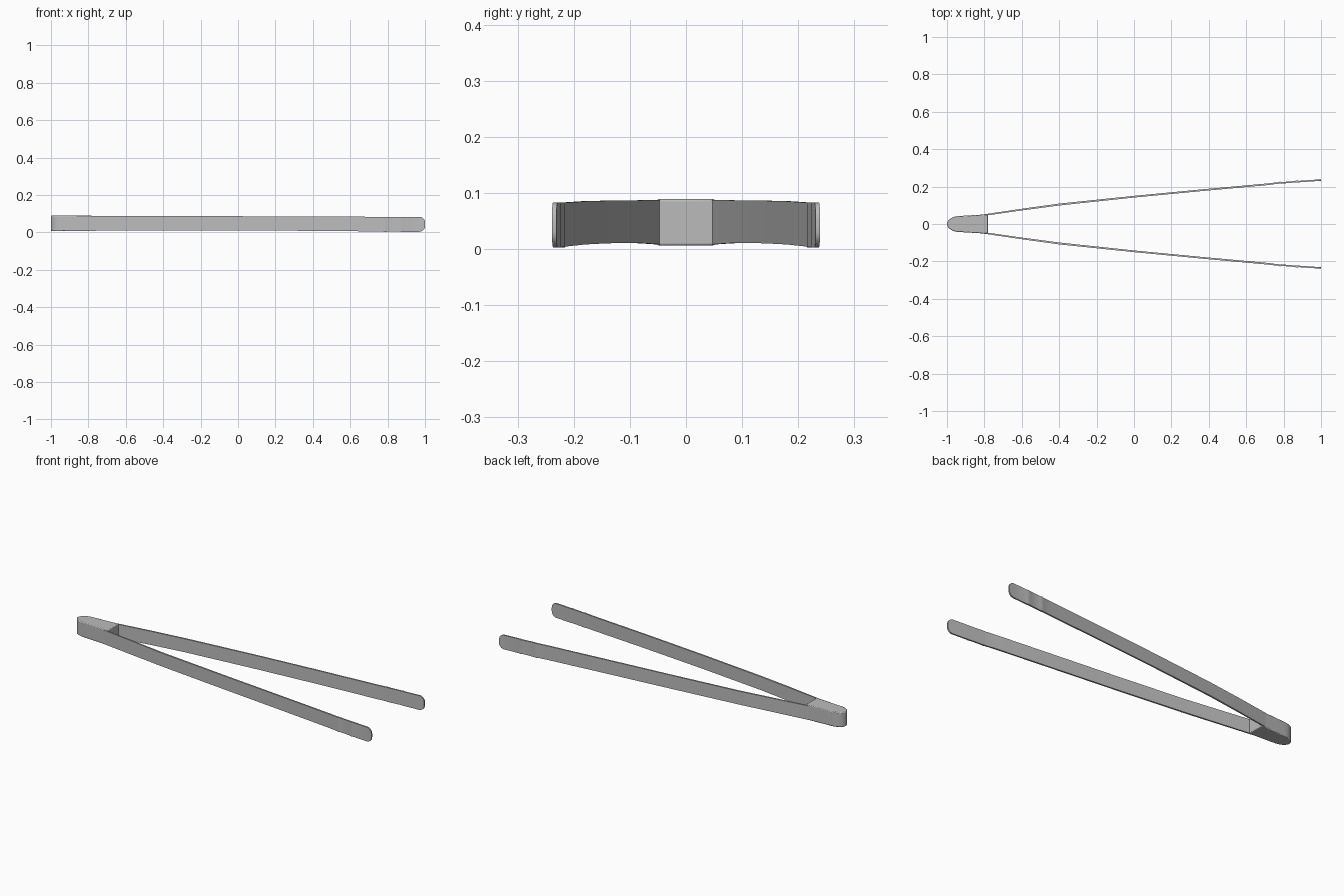
import bpy, bmesh, math

if "Cube" in bpy.data.objects:
    bpy.data.objects.remove(bpy.data.objects["Cube"])

steel = bpy.data.materials.new("brushed_steel")
steel.diffuse_color = (0.5, 0.5, 0.5, 1)
steel.use_nodes = True
steel.node_tree.nodes["Principled BSDF"].inputs["Base Color"].default_value = steel.diffuse_color


def finish(name, bm):
    bmesh.ops.recalc_face_normals(bm, faces=bm.faces)
    mesh = bpy.data.meshes.new(name)
    bm.to_mesh(mesh)
    bm.free()
    mesh.materials.append(steel)
    obj = bpy.data.objects.new(name, mesh)
    bpy.context.collection.objects.link(obj)
    bpy.context.view_layer.objects.active = obj
    obj.select_set(True)
    bpy.ops.object.shade_smooth_by_angle(angle=math.radians(30))
    obj.select_set(False)
    return obj


def strip(name, stations, side):
    """Loft a thin rectangular section through (x, y, z low, z high, thickness)."""
    bm = bmesh.new()
    rings = []
    for x, y, lo, hi, t in stations:
        rings.append([bm.verts.new((x, side * (y + d), z)) for d, z in
                      ((-t / 2, lo), (t / 2, lo), (t / 2, hi), (-t / 2, hi))])
    for a, b in zip(rings, rings[1:]):
        for i in range(4):
            j = (i + 1) % 4
            bm.faces.new((a[i], a[j], b[j], b[i]))
    bm.faces.new(rings[0])
    bm.faces.new(rings[-1])
    return finish(name, bm)


# Springy arm: slight bow, shallow grip ridges, then a rounded tip
arm = [(-0.80, 0.048, 0.008, 0.087, 0.008),
       (-0.60, 0.077, 0.010, 0.087, 0.009),
       (-0.40, 0.104, 0.011, 0.086, 0.010),
       (0.00, 0.146, 0.010, 0.086, 0.009),
       (0.40, 0.184, 0.008, 0.085, 0.009),
       (0.72, 0.213, 0.005, 0.083, 0.009)]
for x in (0.78, 0.87):
    y = 0.219 + (x - 0.78) * 0.075
    arm += [(x - 0.012, y, 0.004, 0.083, 0.008),
            (x, y + 0.002, 0.003, 0.083, 0.011),
            (x + 0.012, y + 0.001, 0.003, 0.083, 0.008)]
r = 0.03
for k in range(7):
    a = math.radians(15 * k)
    x = 1 - r + r * math.sin(a)
    inset = r * (1 - math.cos(a))
    arm.append((x, 0.235 + (x - 1) * 0.07, 0.003 + inset, 0.083 - inset, 0.008))
strip("front_arm", arm, -1)
strip("back_arm", arm, 1)

# Hinge block: tapered sides closing in a rounded nose
outline = [(-0.78, -0.052), (-0.78, 0.052)]
for k in range(13):
    a = math.radians(90 + 15 * k)
    outline.append((-0.93 + 0.07 * math.cos(a), 0.043 * math.sin(a)))
bm = bmesh.new()
base = bm.faces.new([bm.verts.new((x, y, 0.006)) for x, y in outline])
top = bmesh.ops.extrude_face_region(bm, geom=[base])["geom"]
for v in top:
    if isinstance(v, bmesh.types.BMVert):
        v.co.z = 0.089
block = finish("hinge_block", bm)
bevel = block.modifiers.new("soft_edges", 'BEVEL')
bevel.width = 0.004
bevel.segments = 2
bevel.limit_method = 'ANGLE'
bevel.angle_limit = math.radians(40)
